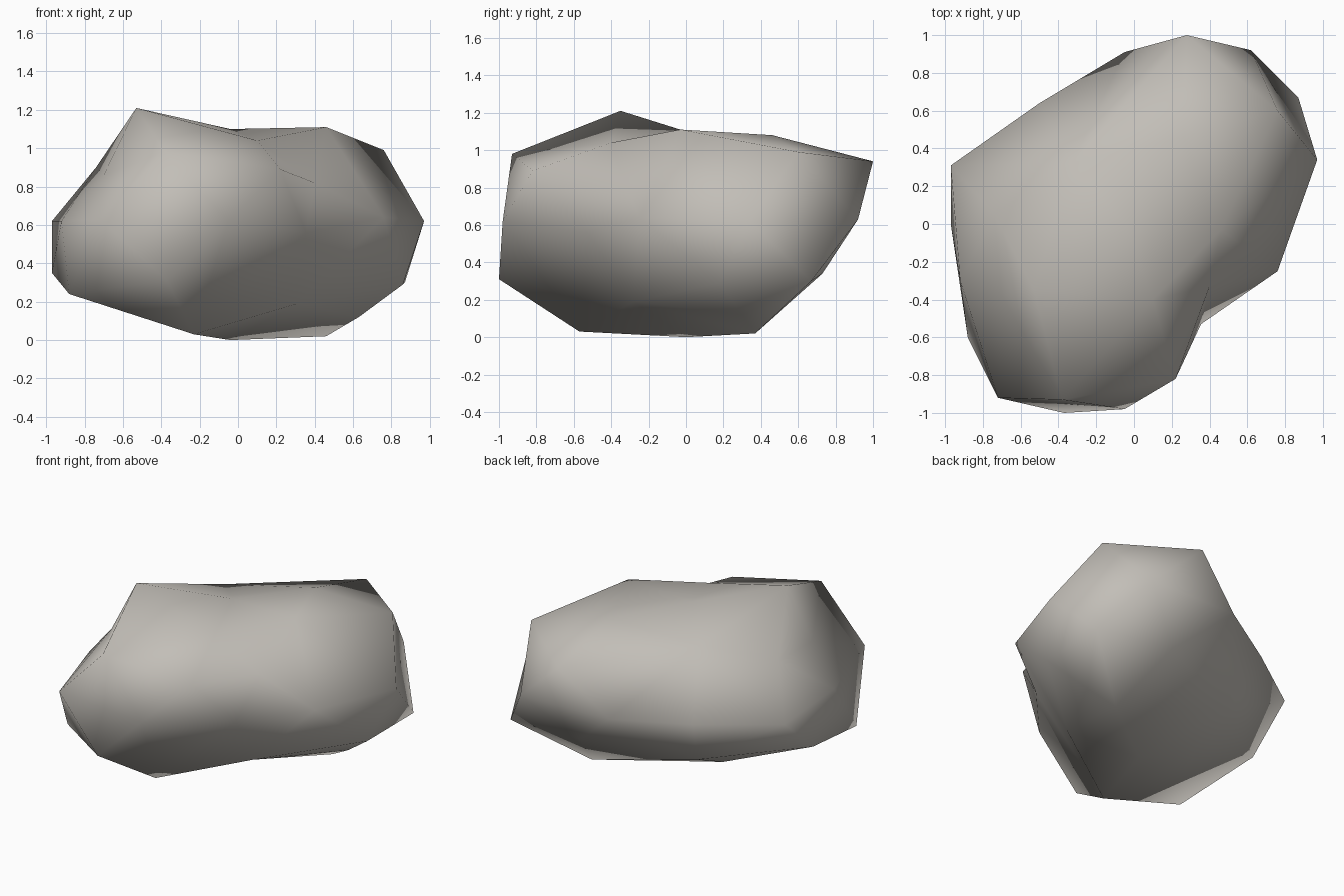
import bpy, bmesh
from mathutils import Vector

if "Cube" in bpy.data.objects:
    bpy.data.objects.remove(bpy.data.objects["Cube"])

# Boulder corner points, from the crown down to the base
crown = [(-.53, -.35, 1.21), (.10, -.40, 1.04), (.46, -.03, 1.11), (-.04, 0, 1.10),
         (.26, .46, 1.08), (-.33, .32, 1.0), (.76, .60, .99), (.28, 1.0, .94),
         (-.74, .05, .90), (-.70, -.38, .86), (-.38, -.93, .98), (.22, -.82, .89),
         (.40, -.33, .82)]
waist = [(-.97, .31, .62), (-.50, .64, .62), (-.05, .91, .64), (.62, .92, .63),
         (.97, .34, .62), (.76, -.25, .64), (.355, -.53, .56), (-.05, -.98, .62),
         (-.72, -.92, .63), (-.92, -.30, .62)]
base = [(-.97, 0, .35), (-.88, -.60, .24), (-.37, -1.0, .31), (.31, -.28, .19),
        (.63, .30, .12), (.86, .18, .29), (.87, .67, .30), (.30, .73, .34),
        (-.40, .45, .28), (-.38, .14, .14), (-.23, -.57, .03), (-.04, 0, 0),
        (.46, .37, .02)]
points = [Vector(p) for p in crown + waist + base]
center = Vector((0, 0, .6))

# Skin the points on a sphere first, so the hollow in the side survives
bm = bmesh.new()
home = {}
for p in points:
    v = bm.verts.new((p - center).normalized())
    home[v] = p
bmesh.ops.convex_hull(bm, input=list(bm.verts))
for v in bm.verts:
    v.co = home[v]
bmesh.ops.recalc_face_normals(bm, faces=list(bm.faces))
for f in bm.faces:
    f.smooth = True

mesh = bpy.data.meshes.new("boulder")
bm.to_mesh(mesh)
bm.free()
boulder = bpy.data.objects.new("boulder", mesh)
bpy.context.collection.objects.link(boulder)

# Warm grey stone
stone = bpy.data.materials.new("warm grey stone")
stone.diffuse_color = (.54, .515, .475, 1)
stone.use_nodes = True
stone.node_tree.nodes["Principled BSDF"].inputs["Base Color"].default_value = stone.diffuse_color
mesh.materials.append(stone)
